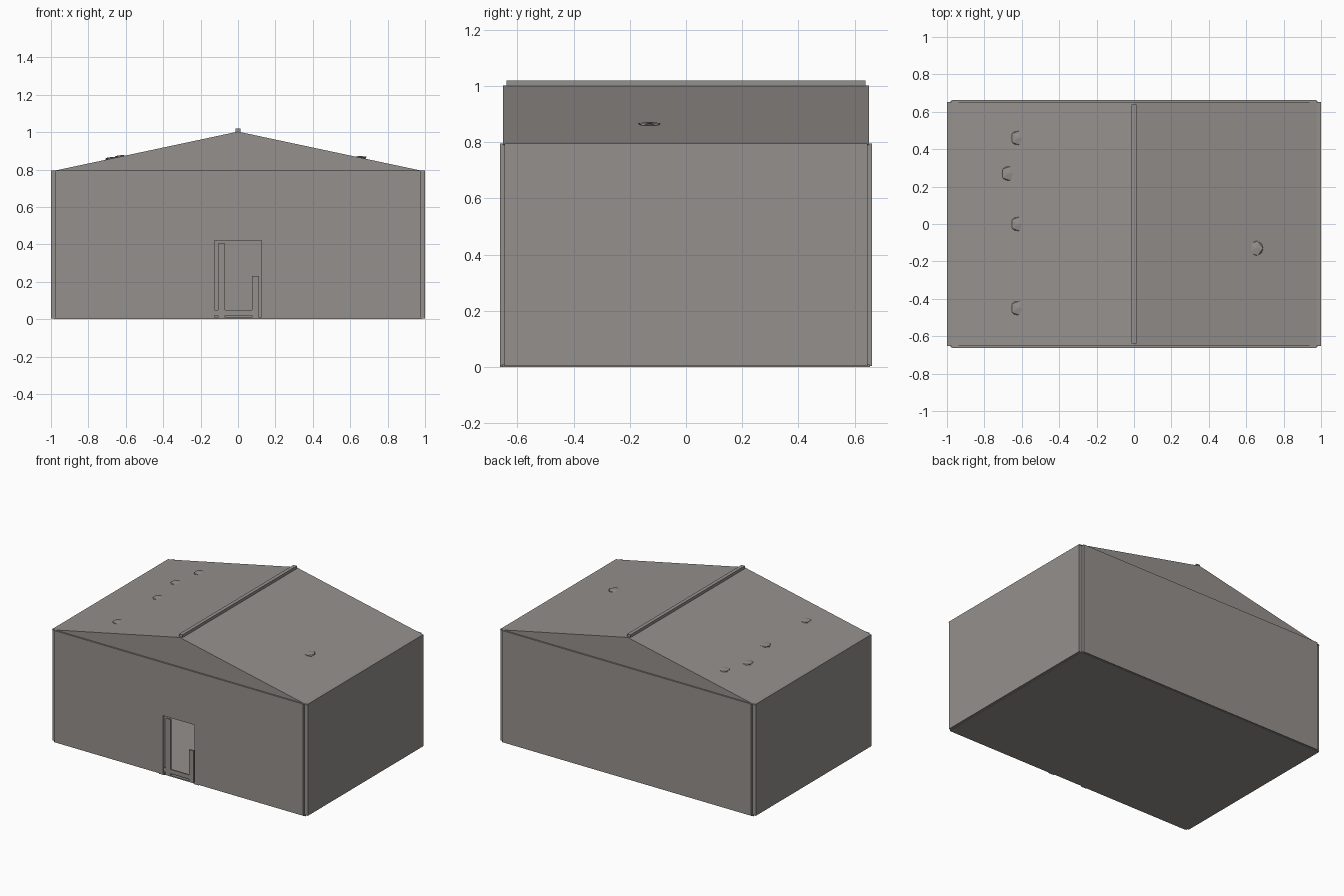
import bpy, bmesh
from mathutils import Matrix

if "Cube" in bpy.data.objects:
    bpy.data.objects.remove(bpy.data.objects["Cube"])

stone = bpy.data.materials.new("warm grey")
stone.diffuse_color = (0.30, 0.28, 0.263, 1)
stone.use_nodes = True
stone.node_tree.nodes["Principled BSDF"].inputs["Base Color"].default_value = stone.diffuse_color


def finish(name, bm):
    bmesh.ops.recalc_face_normals(bm, faces=bm.faces)
    me = bpy.data.meshes.new(name)
    bm.to_mesh(me)
    bm.free()
    me.materials.append(stone)
    ob = bpy.data.objects.new(name, me)
    bpy.context.collection.objects.link(ob)
    return ob


def box(name, x0, x1, y0, y1, z0, z1):
    bm = bmesh.new()
    bmesh.ops.create_cube(bm, size=1)
    for v in bm.verts:
        v.co.x = x1 if v.co.x > 0 else x0
        v.co.y = y1 if v.co.y > 0 else y0
        v.co.z = z1 if v.co.z > 0 else z0
    return finish(name, bm)


def extrude_profile(name, points, y0, y1):
    """Extrude an x/z outline along y."""
    bm = bmesh.new()
    face = bm.faces.new([bm.verts.new((x, y0, z)) for x, z in points])
    res = bmesh.ops.extrude_face_region(bm, geom=[face])
    for g in res["geom"]:
        if isinstance(g, bmesh.types.BMVert):
            g.co.y = y1
    # keep the starting cap so the outline is a closed solid
    if not face.is_valid:
        bm.faces.new([v for v in bm.verts if abs(v.co.y - y0) < 1e-6])
    return finish(name, bm)


W, D, EAVE, PEAK = 0.975, 0.663, 0.795, 1.003
DOOR_W, DOOR_H = 0.125, 0.42

# floor slab
box("floor", -0.985, 0.985, -0.655, 0.655, 0.0, 0.008)

# front wall with doorway cut into its outline, and plain back wall
extrude_profile("front_wall", [
    (-W, 0.004), (-DOOR_W, 0.004), (-DOOR_W, DOOR_H), (DOOR_W, DOOR_H),
    (DOOR_W, 0.004), (W, 0.004), (W, EAVE), (-W, EAVE)], -D, -D + 0.02)
box("back_wall", -W, W, D - 0.02, D, 0.004, EAVE)

# side walls, stopping short of the corners to leave a notch
for side, s in (("left", -1), ("right", 1)):
    a, b = sorted((s * W, s * 1.0))
    box(side + "_wall", a, b, -0.647, 0.647, 0.004, EAVE)

# gabled roof and its ridge beam
extrude_profile("roof", [(-1, 0.79), (1, 0.79), (0, PEAK)], -0.652, 0.652)
box("ridge_beam", -0.013, 0.013, -0.64, 0.64, 0.985, 1.02)

# low flattened lumps lying on the roof slopes
for i, (x, y, z) in enumerate([(-0.62, 0.46, 0.869), (-0.67, 0.27, 0.859),
                               (-0.62, 0.0, 0.869), (-0.62, -0.45, 0.869),
                               (0.65, -0.13, 0.864)]):
    bm = bmesh.new()
    bmesh.ops.create_icosphere(bm, subdivisions=1, radius=0.045)
    bmesh.ops.transform(bm, verts=bm.verts,
                        matrix=Matrix.Translation((x, y, z)) @ Matrix.Diagonal((1, 1, 0.2, 1)))
    finish("roof_lump_%d" % (i + 1), bm)

# broken door: tall plank, short plank and bottom rail
box("tall_plank", -0.108, -0.07, -0.658, -0.645, 0.008, 0.405)
box("short_plank", 0.075, 0.113, -0.658, -0.645, 0.008, 0.23)
box("bottom_rail", -0.125, 0.085, -0.655, -0.646, 0.02, 0.05)

# small rubble pieces beside the doorway
for side, s in (("left", -1), ("right", 1)):
    a, b = sorted((s * 0.115, s * 0.155))
    box(side + "_door_footing", a, b, -D, -0.645, 0.0, 0.012)
